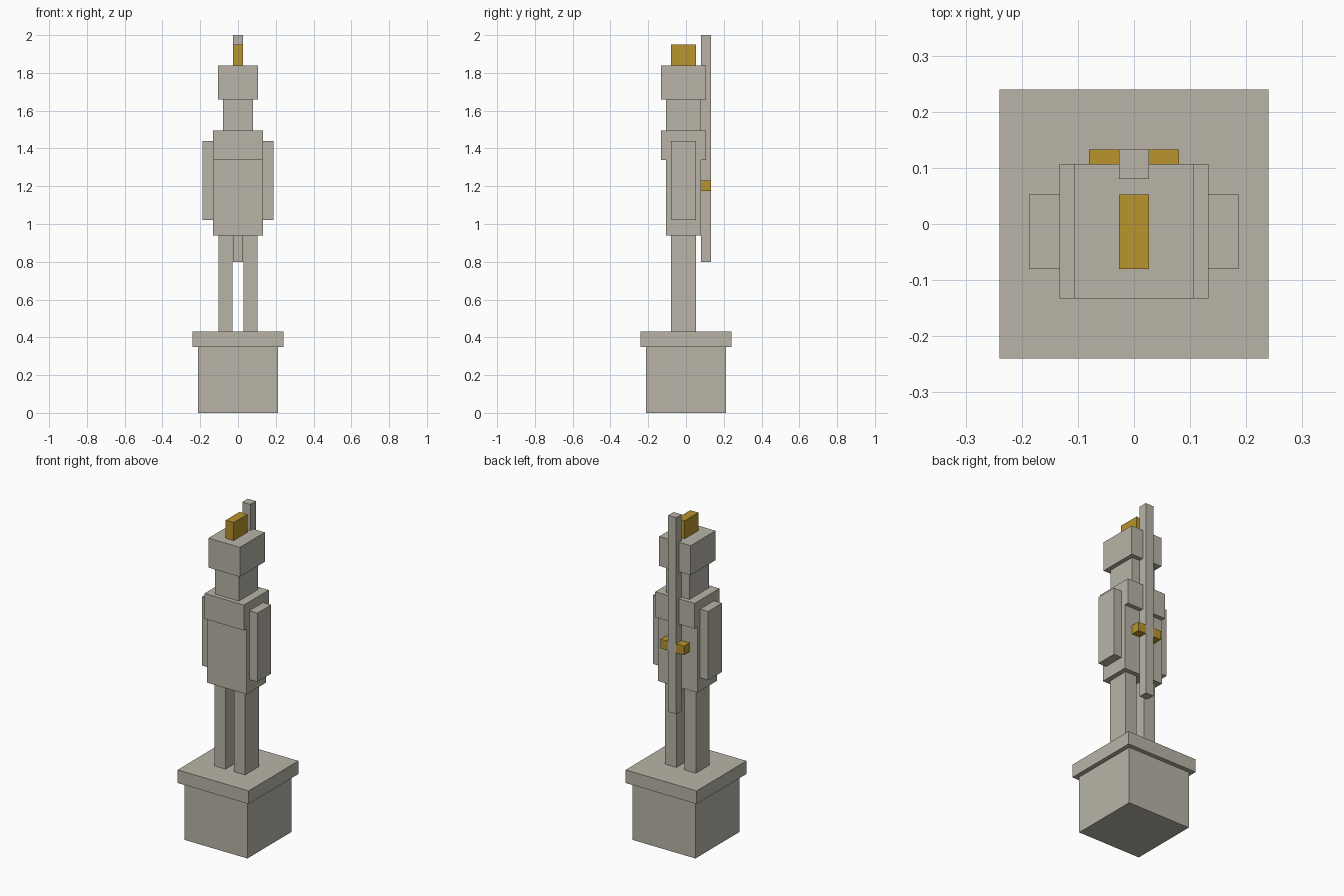
import bpy

if "Cube" in bpy.data.objects:
    bpy.data.objects.remove(bpy.data.objects["Cube"], do_unlink=True)


def make_material(name, rgb):
    mat = bpy.data.materials.new(name)
    mat.use_nodes = True
    mat.diffuse_color = (*rgb, 1)
    mat.node_tree.nodes["Principled BSDF"].inputs["Base Color"].default_value = (*rgb, 1)
    return mat


stone = make_material("pale stone", (0.48, 0.455, 0.385))
gold = make_material("gold", (0.48, 0.295, 0.027))


def box(name, mat, x, y, z):
    """Box spanning the (low, high) ranges on each axis."""
    spans = (x, y, z)
    bpy.ops.mesh.primitive_cube_add(size=1, location=[(a + b) / 2 for a, b in spans])
    obj = bpy.context.object
    obj.name = name
    obj.scale = [b - a for a, b in spans]
    bpy.ops.object.transform_apply(location=False, rotation=False, scale=True)
    obj.data.materials.append(mat)
    return obj


def centred(half):
    return (-half, half)


LIMB_Y = (-0.08, 0.053)
TRUNK_Y = (-0.107, 0.08)
WIDE_Y = (-0.133, 0.107)
SWORD_Y = (0.08, 0.133)

# Pedestal
box("pedestal_block", stone, centred(0.213), centred(0.213), (0, 0.35))
box("pedestal_cap", stone, centred(0.24), centred(0.24), (0.35, 0.43))

# Legs and arms
for side, sign in (("left", 1), ("right", -1)):
    def mirrored(a, b):
        return tuple(sorted((a * sign, b * sign)))
    box(side + "_leg", stone, mirrored(0.028, 0.104), LIMB_Y, (0.43, 0.94))
    box(side + "_arm", stone, mirrored(0.133, 0.187), LIMB_Y, (1.02, 1.44))

# Trunk and head
box("torso", stone, centred(0.133), TRUNK_Y, (0.94, 1.34))
box("chest_plate", stone, centred(0.133), WIDE_Y, (1.34, 1.495))
box("head", stone, centred(0.08), TRUNK_Y, (1.495, 1.66))
box("helmet", stone, centred(0.106), WIDE_Y, (1.66, 1.84))
box("helmet_crest", gold, centred(0.027), LIMB_Y, (1.84, 1.95))

# Sword carried on the back, with a guard each side of the blade
box("sword", stone, centred(0.027), SWORD_Y, (0.8, 2.0))
box("left_guard", gold, (0.027, 0.08), SWORD_Y, (1.175, 1.23))
box("right_guard", gold, (-0.08, -0.027), SWORD_Y, (1.175, 1.23))
